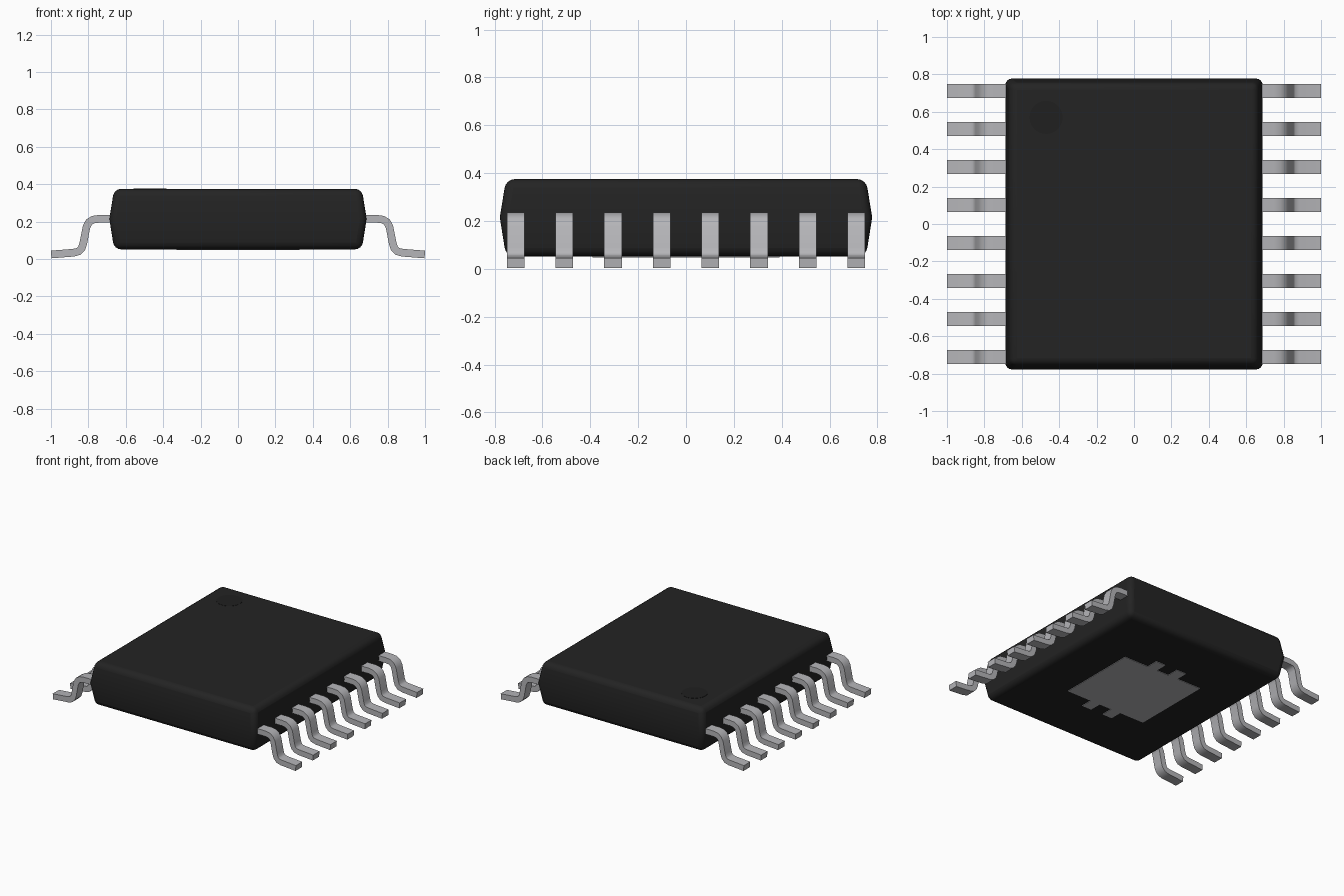
import bpy
import bmesh
from math import radians
from mathutils import Vector

cube = bpy.data.objects.get("Cube")
if cube:
    bpy.data.objects.remove(cube, do_unlink=True)


def material(name, r, g, b, roughness, metallic=0.0):
    mat = bpy.data.materials.new(name)
    mat.use_nodes = True
    mat.diffuse_color = (r, g, b, 1)
    shader = mat.node_tree.nodes["Principled BSDF"]
    shader.inputs["Base Color"].default_value = (r, g, b, 1)
    shader.inputs["Roughness"].default_value = roughness
    shader.inputs["Metallic"].default_value = metallic
    return mat


black = material("black plastic", 0.017, 0.017, 0.017, 0.6)
dark = material("marker black", 0.014, 0.014, 0.014, 0.7)
metal = material("tinned metal", 0.46, 0.46, 0.48, 0.5)


def finish(name, bm, mat):
    bmesh.ops.recalc_face_normals(bm, faces=bm.faces[:])
    mesh = bpy.data.meshes.new(name)
    bm.to_mesh(mesh)
    bm.free()
    mesh.materials.append(mat)
    obj = bpy.data.objects.new(name, mesh)
    bpy.context.collection.objects.link(obj)
    return obj


def smooth(obj, angle):
    bpy.ops.object.select_all(action="DESELECT")
    obj.select_set(True)
    bpy.context.view_layer.objects.active = obj
    bpy.ops.object.shade_smooth_by_angle(angle=radians(angle))


def prism(name, outline, offset, mat):
    """Extrude a closed outline of points along an offset."""
    bm = bmesh.new()
    face = bm.faces.new([bm.verts.new(p) for p in outline])
    extruded = bmesh.ops.extrude_face_region(bm, geom=[face])["geom"]
    moved = [v for v in extruded if isinstance(v, bmesh.types.BMVert)]
    bmesh.ops.translate(bm, verts=moved, vec=offset)
    return finish(name, bm, mat)


# Moulded body: three stacked rectangles, widest at the parting line
bm = bmesh.new()
rings = []
for z, x, y in [(0.052, 0.662, 0.752), (0.215, 0.688, 0.778), (0.375, 0.662, 0.752)]:
    rings.append([bm.verts.new((sx * x, sy * y, z))
                  for sx, sy in [(-1, -1), (1, -1), (1, 1), (-1, 1)]])
for low, high in zip(rings, rings[1:]):
    for i in range(4):
        j = (i + 1) % 4
        bm.faces.new([low[i], low[j], high[j], high[i]])
bm.faces.new(rings[0][::-1])
bm.faces.new(rings[-1])
body = finish("body", bm, black)
bevel = body.modifiers.new("rounded edges", "BEVEL")
bevel.width = 0.036
bevel.segments = 4
bevel.limit_method = "ANGLE"
bevel.angle_limit = radians(40)
smooth(body, 35)

# First-pin marker, a thin disc on the top
bpy.ops.mesh.primitive_cylinder_add(vertices=40, radius=0.088, depth=0.006,
                                    location=(-0.47, 0.57, 0.3735))
marker = bpy.context.object
marker.name = "pin_marker"
marker.data.materials.append(dark)

# Thermal pad underneath, with two tabs on each end
def rail(sign):
    pts = [(-0.33, 0.3)]
    for x in (-0.09, 0.09):
        pts += [(x - 0.04, 0.3), (x - 0.04, 0.39), (x + 0.04, 0.39), (x + 0.04, 0.3)]
    pts.append((0.33, 0.3))
    return [(x, sign * y, 0.048) for x, y in pts]


prism("thermal_pad", rail(1) + rail(-1)[::-1], (0, 0, 0.008), metal)

# Gull-wing leads: a centreline thickened to a strip, then extruded
path = [Vector(p) for p in [(0.64, 0.215), (0.745, 0.215), (0.775, 0.211),
                            (0.797, 0.197), (0.81, 0.172), (0.827, 0.085),
                            (0.836, 0.058), (0.852, 0.041), (0.88, 0.034),
                            (0.999, 0.0245)]]
half = 0.0205
upper, lower = [], []
for i, p in enumerate(path):
    before = (p - path[max(i - 1, 0)]).normalized()
    after = (path[min(i + 1, len(path) - 1)] - p).normalized()
    along = (before + after).normalized()
    normal = Vector((-along.y, along.x)) * half
    upper.append(p + normal)
    lower.append(p - normal)
strip = upper + lower[::-1]

WIDTH, PITCH, COUNT = 0.074, 0.2033, 8
for side, label in ((1, "left"), (-1, "right")):
    outline = [(side * p.x, -WIDTH / 2, p.y) for p in strip]
    lead = prism(f"{label}_lead_1", outline, (0, WIDTH, 0), metal)
    smooth(lead, 40)
    for n in range(COUNT):
        copy = lead
        if n:
            copy = lead.copy()
            copy.name = f"{label}_lead_{n + 1}"
            bpy.context.collection.objects.link(copy)
        copy.location.y = (n - (COUNT - 1) / 2) * PITCH
